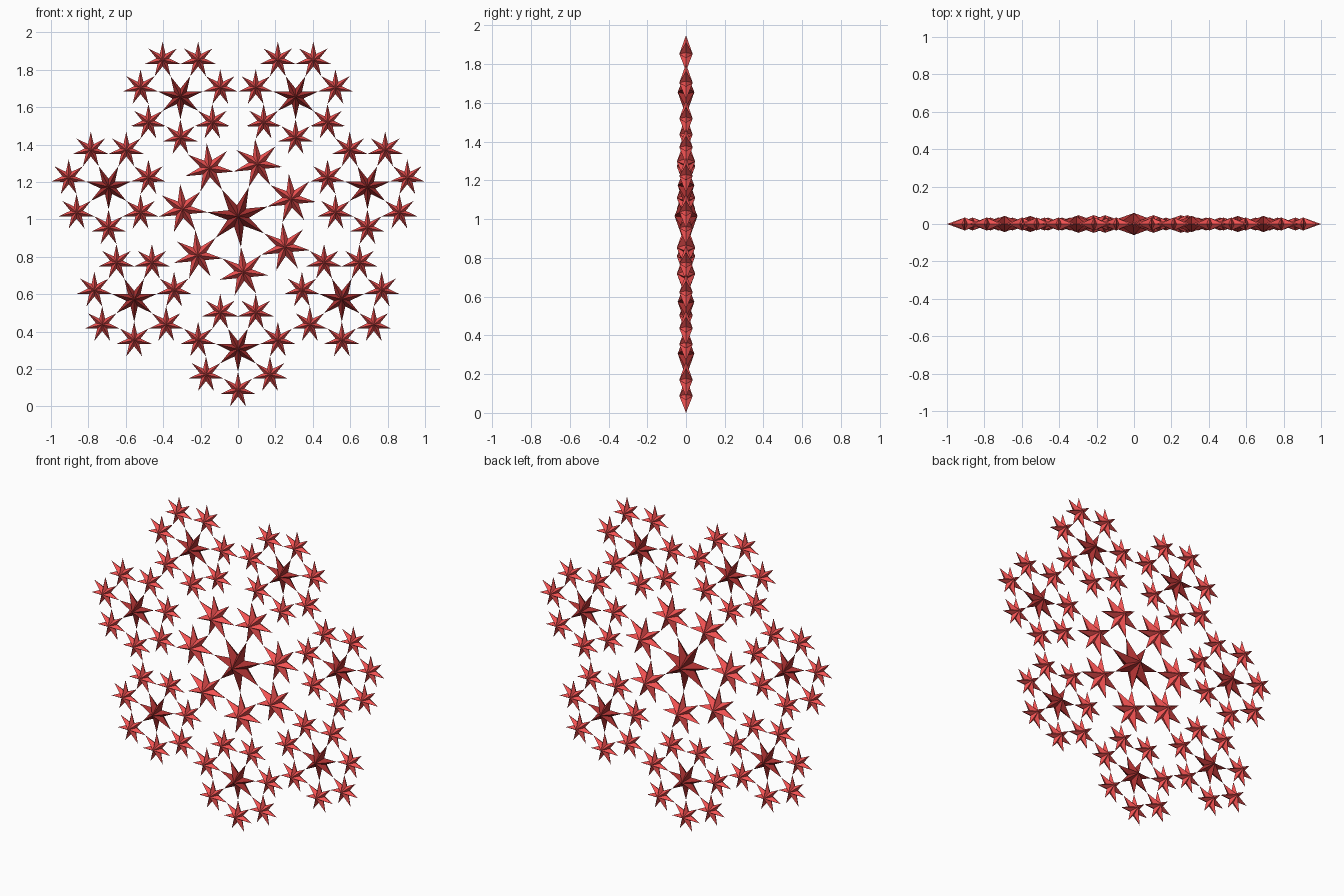
import bpy, bmesh
from math import sin, cos, pi, radians

if "Cube" in bpy.data.objects:
    bpy.data.objects.remove(bpy.data.objects["Cube"])

N = 7
STEP = 2 * pi / N
S = 1 / (2 * (1 + cos(STEP)))      # seven-fold flake ratio: neighbouring tips touch
R_ALL = 1 / cos(pi / 14)           # outer radius giving a total width of 2
R_CL = R_ALL * S                   # cluster radius
R_PT = R_CL * S                    # small star radius
DOWN = -pi / 2
Z0 = R_ALL - R_PT * (1 - cos(STEP / 2))


def material(name, color):
    m = bpy.data.materials.new(name)
    m.diffuse_color = color
    m.use_nodes = True
    m.node_tree.nodes["Principled BSDF"].inputs["Base Color"].default_value = m.diffuse_color
    return m


LIGHT = material("light_red", (0.90, 0.085, 0.085, 1))
DARK = material("dark_red", (0.40, 0.03, 0.03, 1))


def star_mesh(name, r, turn, mat):
    """Double-sided faceted seven-pointed star in the xz plane."""
    bm = bmesh.new()
    rim = []
    for i in range(2 * N):
        rad = r if i % 2 == 0 else r * 0.36
        a = DOWN + turn + i * STEP / 2
        rim.append(bm.verts.new((rad * cos(a), 0, rad * sin(a))))
    front = bm.verts.new((0, -0.355 * r, 0))
    back = bm.verts.new((0, 0.355 * r, 0))
    for i in range(2 * N):
        a, b = rim[i], rim[(i + 1) % (2 * N)]
        bm.faces.new((a, b, front))
        bm.faces.new((b, a, back))
    bmesh.ops.recalc_face_normals(bm, faces=bm.faces[:])
    me = bpy.data.meshes.new(name)
    bm.to_mesh(me)
    bm.free()
    me.materials.append(mat)
    return me


def place(name, mesh, x, z):
    ob = bpy.data.objects.new(name, mesh)
    ob.location = (x, 0, z)
    bpy.context.collection.objects.link(ob)


def ring(cx, cz, r, turn=0.0):
    for i in range(N):
        a = DOWN + turn + i * STEP
        yield cx + r * cos(a), cz + r * sin(a)


def make_clusters(name, centres, scale, turn):
    """Core star whose tips meet the inward tips of seven smaller stars."""
    core = star_mesh(name + "_core", scale * (R_CL - 2 * R_PT), turn, DARK)
    point = star_mesh(name + "_point", scale * R_PT, turn + pi, LIGHT)
    for cx, cz in centres:
        place(name + "_core_star", core, cx, cz)
        for x, z in ring(cx, cz, scale * (R_CL - R_PT), turn):
            place(name + "_point_star", point, x, z)


# Seven outer clusters
make_clusters("outer", ring(0, Z0, R_ALL - R_CL), 1.0, 0.0)

# Larger, slightly turned central cluster
make_clusters("centre", [(0, Z0)], 1.37, radians(5.4))
